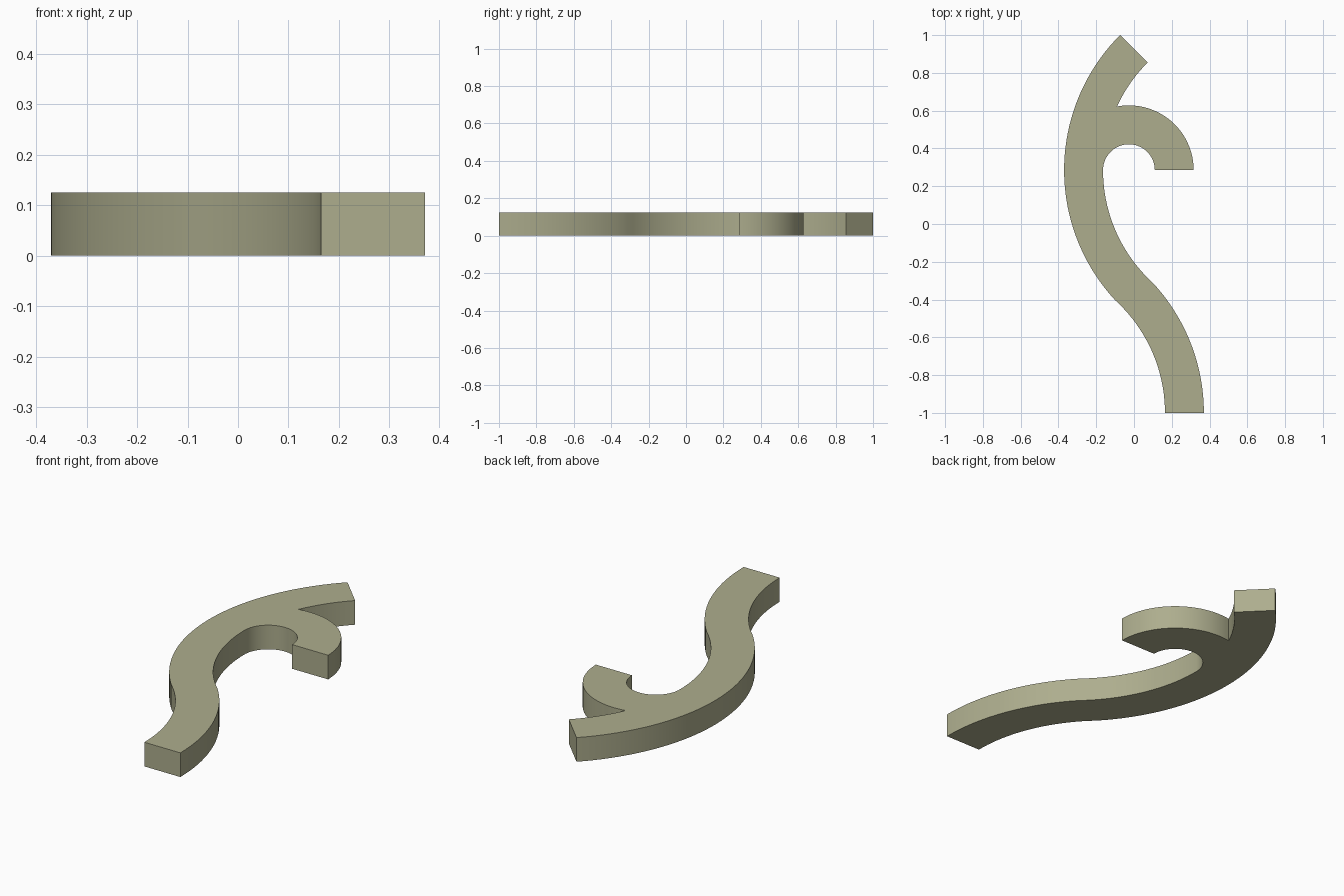
import bpy, bmesh, math

if "Cube" in bpy.data.objects:
    bpy.data.objects.remove(bpy.data.objects["Cube"])

HEIGHT = 0.125
R_OUT, R_IN = 1.012, 0.806            # edges of the long S-shaped band
H_OUT, H_IN = 0.343, 0.137            # edges of the hook
UPPER = (0.642, 0.285)                # centre of the upper bend
LOWER = (-0.642, -1.0)                # centre of the lower bend
HOOK = (-0.027, 0.285)                # centre of the hook


def arc(centre, radius, start, end, steps):
    """Points along an arc, angles in degrees."""
    pts = []
    for i in range(steps + 1):
        a = math.radians(start + (end - start) * i / steps)
        pts.append((centre[0] + radius * math.cos(a),
                    centre[1] + radius * math.sin(a)))
    return pts


# Crotch where the hook's outer edge meets the band's inner edge
d = UPPER[0] - HOOK[0]
px = (H_OUT**2 + d**2 - R_IN**2) / (2 * d)
py = math.sqrt(H_OUT**2 - px**2)
hook_angle = math.degrees(math.atan2(py, px))
band_angle = math.degrees(math.atan2(py, px - d))

# Closed outline of band and hook
segments = [
    arc(LOWER, R_IN, 0, 45, 20),                  # lower left edge
    arc(UPPER, R_OUT, 225, 135, 40),              # long outer edge
    arc(UPPER, R_IN, 135, band_angle, 10),        # upper tip inner edge
    arc(HOOK, H_OUT, hook_angle, 0, 28),          # hook outer edge
    arc(HOOK, H_IN, 0, 180, 36),                  # hook inner edge
    arc(UPPER, R_IN, 180, 225, 20),               # middle inner edge
    arc(LOWER, R_OUT, 45, 0, 20),                 # lower right edge
]
outline = []
for x, y in (p for seg in segments for p in seg):
    if not outline or math.dist(outline[-1], (x, y)) > 0.003:
        outline.append((x, y))

# Extrude the outline into a flat solid
bm = bmesh.new()
base = bm.faces.new([bm.verts.new((x, y, 0)) for x, y in outline])
ext = bmesh.ops.extrude_face_region(bm, geom=[base], use_keep_orig=True)
top = [v for v in ext["geom"] if isinstance(v, bmesh.types.BMVert)]
bmesh.ops.translate(bm, verts=top, vec=(0, 0, HEIGHT))
bmesh.ops.recalc_face_normals(bm, faces=bm.faces)
mesh = bpy.data.meshes.new("hooked_curve")
bm.to_mesh(mesh)
bm.free()

obj = bpy.data.objects.new("hooked_curve", mesh)
bpy.context.collection.objects.link(obj)

# Olive colour
mat = bpy.data.materials.new("olive")
mat.diffuse_color = (0.42, 0.42, 0.27, 1)
mat.use_nodes = True
mat.node_tree.nodes["Principled BSDF"].inputs["Base Color"].default_value = mat.diffuse_color
mesh.materials.append(mat)

# Smooth curved walls, crisp rims
bpy.context.view_layer.objects.active = obj
obj.select_set(True)
bpy.ops.object.shade_smooth_by_angle(angle=math.radians(30))
